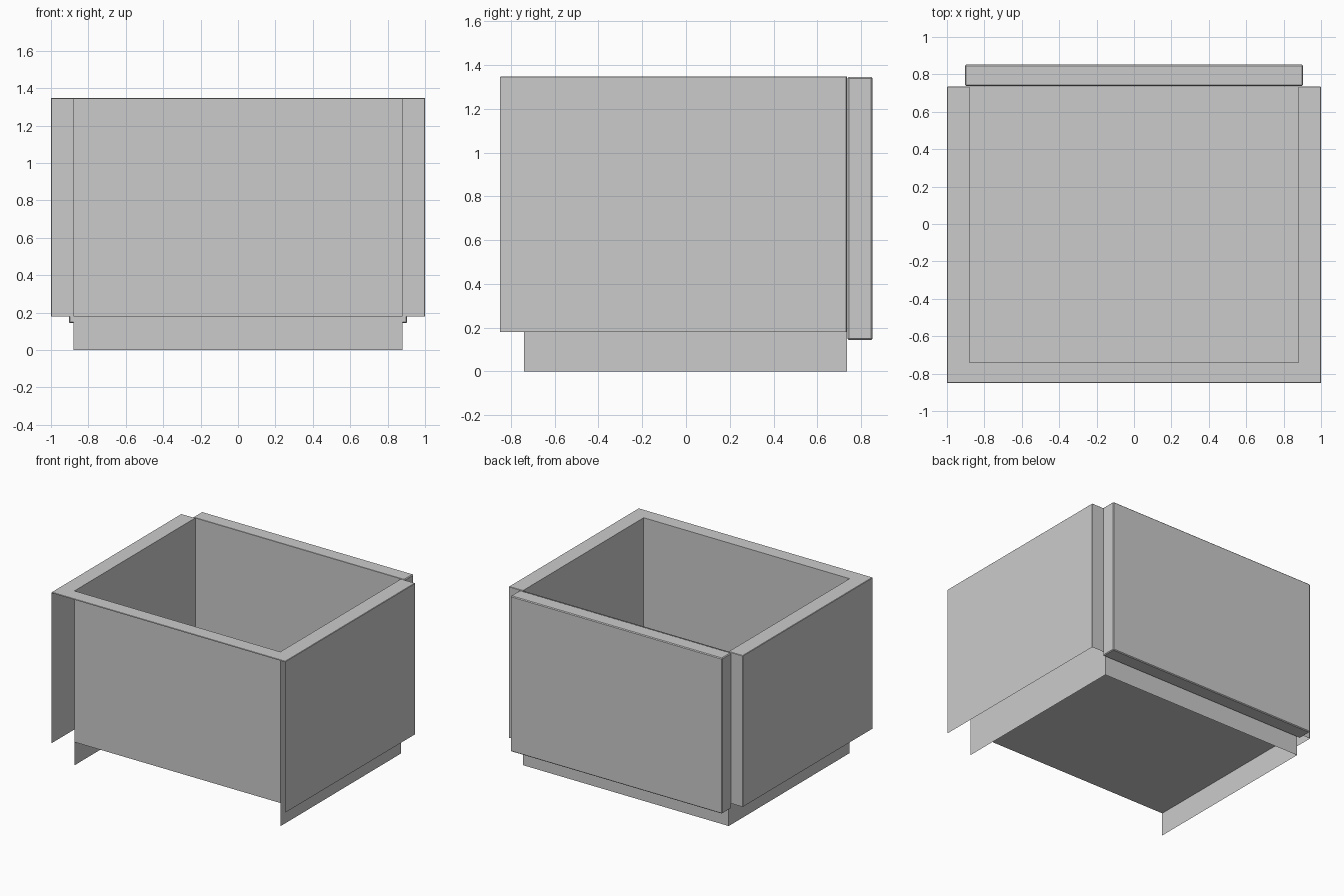
import bpy, bmesh

if "Cube" in bpy.data.objects:
    bpy.data.objects.remove(bpy.data.objects["Cube"])

# Main dimensions
OX, IX = 1.0, 0.88             # outer / inner half width
YF, YI, YB = -0.85, -0.74, 0.735  # outer front, inner front, back
TOP, FLOOR = 1.348, 0.18


def half_sheet(name, quads, bevel=0.0):
    """Sheets on the +x half, mirrored to the other side."""
    bm = bmesh.new()
    for q in quads:
        bm.faces.new([bm.verts.new(p) for p in q])
    bmesh.ops.remove_doubles(bm, verts=bm.verts[:], dist=1e-5)
    me = bpy.data.meshes.new(name)
    bm.to_mesh(me)
    bm.free()
    ob = bpy.data.objects.new(name, me)
    bpy.context.collection.objects.link(ob)
    mir = ob.modifiers.new("Mirror", 'MIRROR')
    mir.use_clip = True
    if bevel:
        add_bevel(ob, bevel)
    return ob


def add_bevel(ob, width):
    b = ob.modifiers.new("Bevel", 'BEVEL')
    b.width = width
    b.segments = 1
    b.limit_method = 'ANGLE'


def upright(a, b, z0, z1):
    return [(*a, z0), (*b, z0), (*b, z1), (*a, z1)]


def flat(pts, z):
    return [(*p, z) for p in pts]


# Plan points of the right half
of, ob_, ib, inf = (OX, YF), (OX, YB), (IX, YB), (IX, YI)
mid_b, mid_i, mid_f = (0, YB), (0, YI), (0, YF)

# Outer shell: open-bottomed sides, back end caps, rim with thin front lip
half_sheet("outer_shell", [
    flat([of, ob_, ib, inf], TOP),
    flat([mid_f, of, inf, mid_i], TOP),
    upright(of, ob_, FLOOR, TOP),
    upright(ob_, ib, FLOOR, TOP),
    upright(mid_f, of, TOP - 0.006, TOP),
], 0.003)

# Inner bin: cavity walls and floor
half_sheet("inner_bin", [
    upright(inf, ib, FLOOR, TOP),
    upright(mid_i, inf, FLOOR, TOP),
    upright(ib, mid_b, FLOOR, TOP),
    flat([mid_i, inf, ib, mid_b], FLOOR),
])

# Base skirt: sides and back only, open at the front
half_sheet("base_skirt", [
    upright(inf, ib, 0, FLOOR),
    upright(ib, mid_b, 0, FLOOR),
])

# Back slab
bpy.ops.mesh.primitive_cube_add(size=1, location=(0, 0.795, 0.745))
slab = bpy.context.object
slab.name = "back_panel"
slab.scale = (1.808, 0.114, 1.202)
bpy.ops.object.transform_apply(location=False, rotation=False, scale=True)
add_bevel(slab, 0.006)
